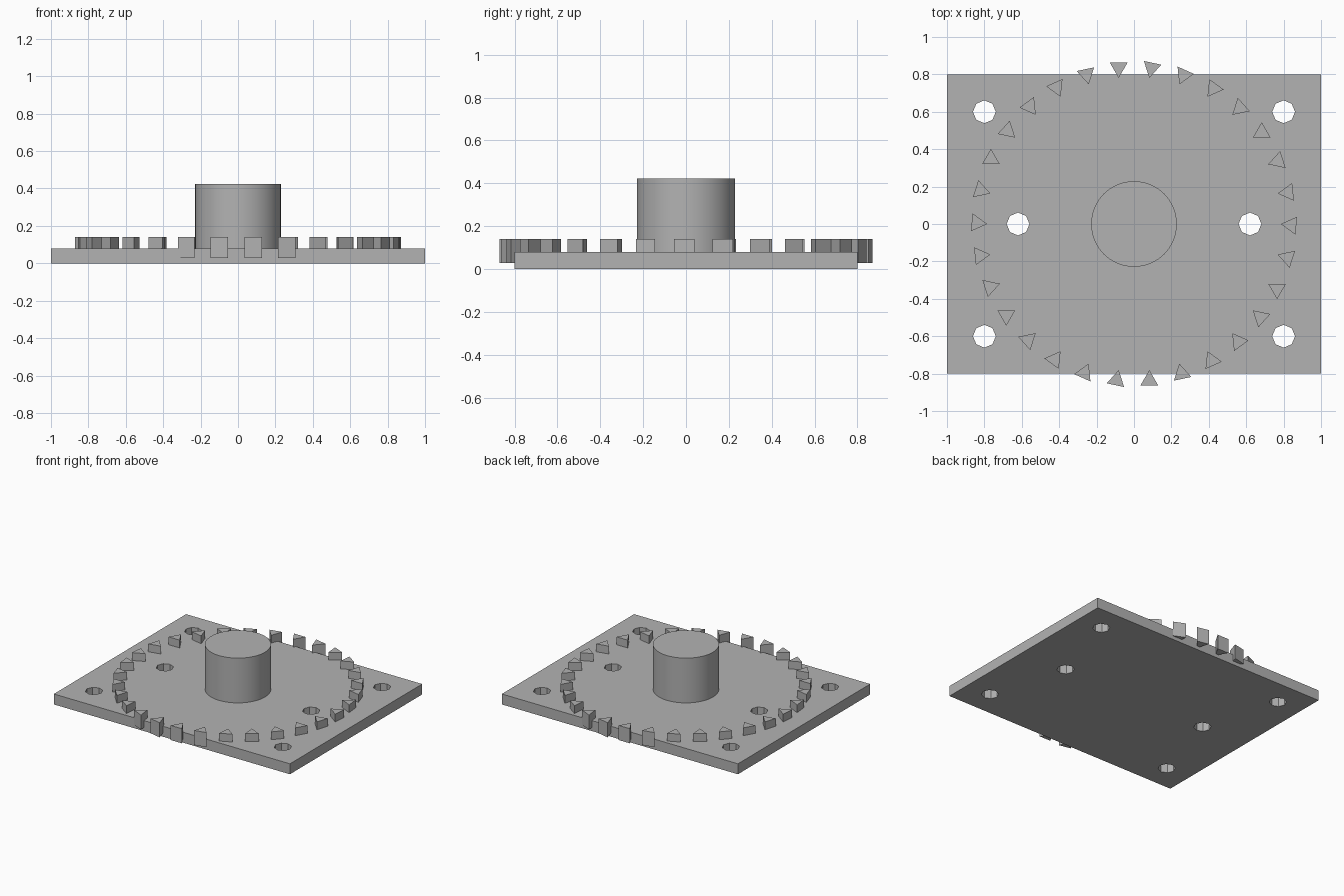
import bpy
from math import cos, sin, radians

cube = bpy.data.objects.get("Cube")
if cube:
    bpy.data.objects.remove(cube, do_unlink=True)

# Single grey material
grey = bpy.data.materials.new("plain grey")
grey.use_nodes = True
grey.diffuse_color = (0.45, 0.45, 0.45, 1)
grey.node_tree.nodes["Principled BSDF"].inputs["Base Color"].default_value = grey.diffuse_color


def prism(name, sides, radius, x, y, z0, z1, turn=0):
    """Upright prism from z0 to z1 with its first corner at angle turn from +x."""
    bpy.ops.mesh.primitive_cylinder_add(
        vertices=sides, radius=radius, depth=z1 - z0,
        location=(x, y, (z0 + z1) / 2), rotation=(0, 0, turn - radians(90)))
    ob = bpy.context.object
    ob.name = ob.data.name = name
    ob.data.materials.append(grey)
    return ob


# Base plate
PLATE_TOP = 0.08
bpy.ops.mesh.primitive_cube_add(size=1, location=(0, 0, PLATE_TOP / 2))
plate = bpy.context.object
plate.name = plate.data.name = "base_plate"
plate.scale = (2, 1.6, PLATE_TOP)
bpy.ops.object.transform_apply(location=False, rotation=False, scale=True)
plate.data.materials.append(grey)

# Octagonal through holes: four corners and one on each side of the post
holes = [(sx * 0.8, sy * 0.6) for sx in (-1, 1) for sy in (-1, 1)]
holes += [(-0.62, 0), (0.62, 0)]
for x, y in holes:
    cutter = prism("hole_cutter", 8, 0.061, x, y, -0.1, 0.2)
    cutter.hide_render = True
    cut = plate.modifiers.new("hole", 'BOOLEAN')
    cut.operation = 'DIFFERENCE'
    cut.solver = 'EXACT'
    cut.object = cutter
    bpy.context.view_layer.objects.active = plate
    bpy.ops.object.modifier_apply(modifier=cut.name)
    bpy.data.objects.remove(cutter, do_unlink=True)

# Central post
post = prism("center_post", 64, 0.229, 0, 0, PLATE_TOP - 0.02, 0.423)
bpy.ops.object.shade_smooth_by_angle(angle=radians(30))

# Ring of triangular teeth, each pointing inward with a slight twist
TEETH, RING = 30, 0.84
for i in range(TEETH):
    a = radians(360 * i / TEETH - 0.4)
    prism("ring_tooth", 3, 0.055, RING * cos(a), RING * sin(a), 0.028, 0.14,
          turn=a + radians(180 - 5.6))
